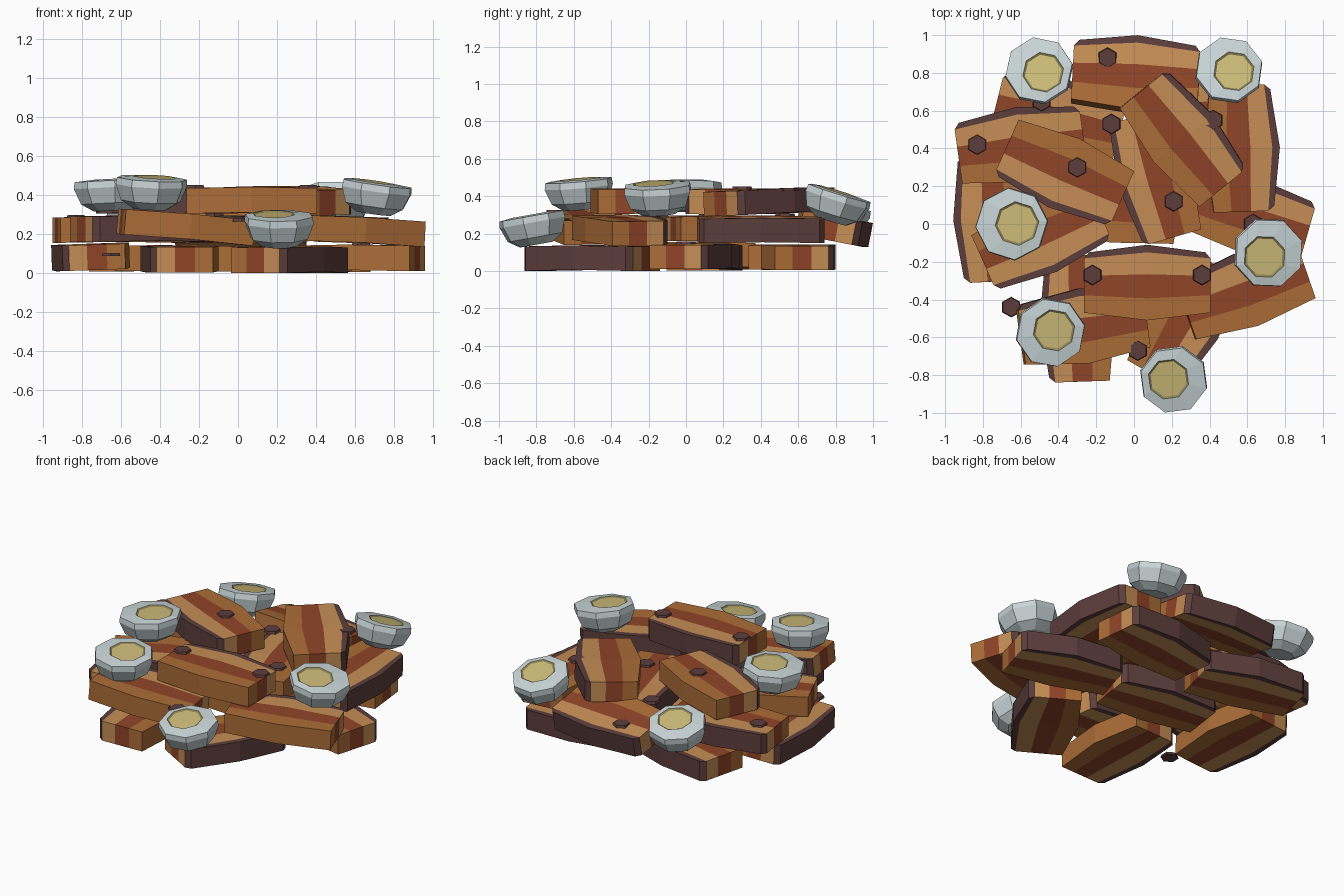
import bpy, bmesh, math
from mathutils import Matrix, Vector

if "Cube" in bpy.data.objects:
    bpy.data.objects.remove(bpy.data.objects["Cube"])


def mat(name, r, g, b):
    m = bpy.data.materials.new(name)
    m.diffuse_color = [(c / 255) ** 2.2 for c in (r, g, b)] + [1]
    m.use_nodes = True
    m.node_tree.nodes["Principled BSDF"].inputs["Base Color"].default_value = m.diffuse_color
    return m


RIND = mat("rind", 92, 64, 62)
FAT = mat("fat", 196, 140, 86)
LEAN = mat("lean", 142, 70, 44)
CRUST = mat("crust", 170, 108, 58)
SKIN = mat("onion_skin", 200, 212, 214)
RING = mat("onion_ring", 140, 130, 85)
CORE = mat("onion_core", 204, 186, 120)


def make(name, bm, mats, mtx):
    bmesh.ops.recalc_face_normals(bm, faces=bm.faces)
    me = bpy.data.meshes.new(name)
    bm.to_mesh(me)
    bm.free()
    for m in mats:
        me.materials.append(m)
    ob = bpy.data.objects.new(name, me)
    ob.matrix_world = mtx
    bpy.context.collection.objects.link(ob)


def place(x, y, z, angle=0, tilt_x=0, tilt_y=0):
    # tilts are about the world axes, applied after the plan rotation
    r = math.radians
    return (Matrix.Translation((x, y, z)) @ Matrix.Rotation(r(tilt_x), 4, 'X')
            @ Matrix.Rotation(r(tilt_y), 4, 'Y') @ Matrix.Rotation(r(angle), 4, 'Z'))


# Barrel-shaped striped slice: bands run along x, rind on the +y side
def slice_piece(name, mtx, length=0.67, thick=0.13):
    bm = bmesh.new()
    bands = [-1, -0.42, 0.22, 0.8, 1]
    ends = [1, 1, 1, 1, 0.92]
    grid = []
    for s, half in ((-1, 0.16), (0, 0.2), (1, 0.16)):
        row = []
        for v, e in zip(bands, ends):
            x, y = s * e * length / 2, v * half
            arch = 0.006 * (1 - abs(s))
            row.append([bm.verts.new((x, y, arch + k * thick / 2)) for k in (-1, 1)])
        grid.append(row)

    def face(vs, m):
        bm.faces.new(vs).material_index = m
    for j in range(4):
        for i in range(2):
            for k in (0, 1):
                face([grid[i][j][k], grid[i + 1][j][k], grid[i + 1][j + 1][k], grid[i][j + 1][k]], j)
        for i in (0, 2):
            face([grid[i][j][0], grid[i][j][1], grid[i][j + 1][1], grid[i][j + 1][0]], j)
    for i in range(2):
        for j, m in ((0, 0), (4, 3)):
            face([grid[i][j][0], grid[i + 1][j][0], grid[i + 1][j][1], grid[i][j][1]], m)
    make(name, bm, [CRUST, LEAN, FAT, RIND], mtx)


# Eight-sided halved onion with a sunken core
def onion(name, mtx, shift, scale):
    bm = bmesh.new()
    prof = [(0.09, -0.085), (0.15, -0.045), (0.18, 0.035), (0.176, 0.07),
            (0.108, 0.078), (0.097, 0.071)]
    rings = []
    for n, (rad, z) in enumerate(prof):
        rad *= scale
        off = Vector(shift) if n > 3 else Vector((0, 0))
        rings.append([bm.verts.new((rad * math.cos(a) + off.x, rad * math.sin(a) + off.y, z))
                      for a in (i * math.tau / 8 for i in range(8))])
    for n in range(5):
        for i in range(8):
            j = (i + 1) % 8
            f = bm.faces.new([rings[n][i], rings[n][j], rings[n + 1][j], rings[n + 1][i]])
            f.material_index = 1 if n == 4 else 0
    bm.faces.new(rings[0][::-1])
    bm.faces.new(rings[-1]).material_index = 2
    make(name, bm, [SKIN, RING, CORE], mtx)


# Slices: x, y, z, plan angle, tilt about x, tilt about y
LAYERS = {
    "bottom": [(-0.755, 0.03, 0.08, 93, 0, -2), (-0.40, 0.57, 0.072, -14, 0, 0),
               (0.60, 0.05, 0.075, -16, 0, 0), (0.27, -0.51, 0.066, 240, 0, 0),
               (-0.30, -0.50, 0.068, 92, 0, 0), (0.33, 0.60, 0.07, 6, 0, 0),
               (-0.10, 0.10, 0.068, -8, 0, 0)],
    "middle": [(0.01, 0.79, 0.225, -3, -11, 0), (0.57, 0.40, 0.22, -88, 0, 2),
               (-0.60, 0.42, 0.22, 8, 0, 0), (-0.49, -0.07, 0.225, 204, 0, 0),
               (-0.27, -0.54, 0.235, 8, 0, 5), (0.59, -0.35, 0.218, 19, 0, 3),
               (0.11, 0.25, 0.225, 106, 0, 0)],
    "top": [(0.07, -0.31, 0.37, 0, 0, 0), (0.26, 0.455, 0.37, -51, 2, 0),
            (-0.37, 0.27, 0.37, 156, 0, 0)],
}
for layer, rows in LAYERS.items():
    for n, row in enumerate(rows):
        slice_piece(f"{layer}_slice_{n + 1}", place(*row))

# Onion halves: x, y, z, turn, tilts, core offset, size
for n, (row, shift, scale) in enumerate([
        ((-0.50, 0.80, 0.295, 10, -14, -3), (0.02, -0.02), 1.02),
        ((0.50, 0.80, 0.35, 15, -17, 3), (0.02, -0.02), 1.02),
        ((-0.645, 0.0, 0.405, 5, 0, -3), (0.03, 0), 1.08),
        ((0.705, -0.15, 0.39, 20, 3, 8), (-0.03, -0.01), 1.06),
        ((-0.445, -0.57, 0.415, 12, 5, 3), (0.02, 0.01), 1.04),
        ((0.21, -0.815, 0.225, 30, 10, 0), (-0.02, 0.02), 1.02)]):
    onion(f"onion_half_{n + 1}", place(*row), shift, scale)

# Flat six-sided spice flakes
for n, (x, y, z) in enumerate([
        (-0.14, 0.88, 0.28), (-0.12, 0.53, 0.30), (-0.83, 0.42, 0.29), (-0.30, 0.30, 0.443),
        (0.42, 0.55, 0.435), (0.21, 0.12, 0.298), (0.63, 0.0, 0.15), (0.36, -0.27, 0.442),
        (-0.22, -0.27, 0.442), (-0.65, -0.44, 0.095), (0.02, -0.67, 0.272), (-0.49, 0.65, 0.29)]):
    bm = bmesh.new()
    bmesh.ops.create_cone(bm, cap_ends=True, segments=6, radius1=0.055, radius2=0.05, depth=0.016)
    make(f"spice_flake_{n + 1}", bm, [RIND], place(x, y, z))
